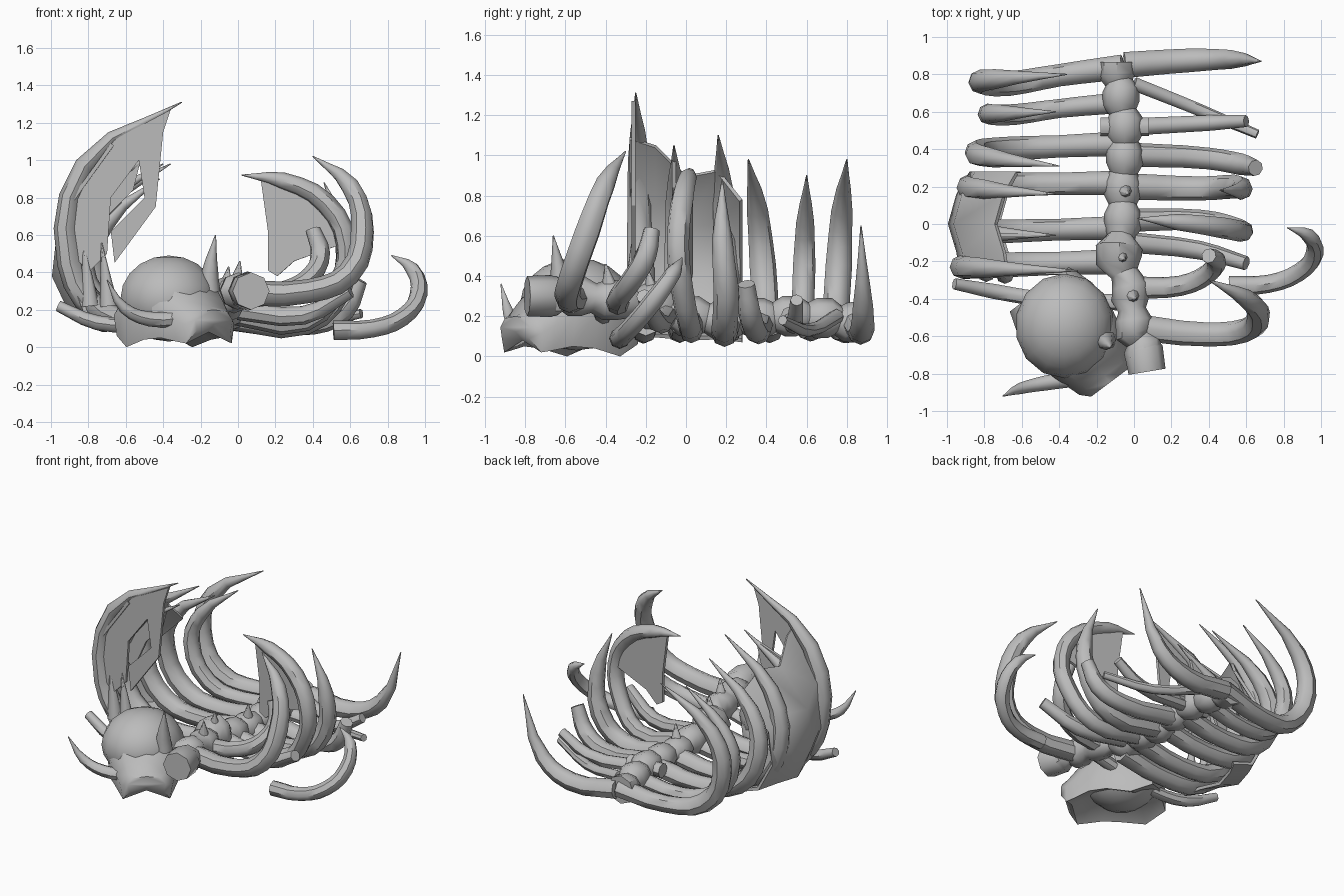
import bpy, bmesh, math
from mathutils import Vector

cube = bpy.data.objects.get("Cube")
if cube:
    bpy.data.objects.remove(cube, do_unlink=True)

bone = bpy.data.materials.new("grey_bone")
bone.use_nodes = True
colour = (0.5, 0.5, 0.5, 1)
bone.diffuse_color = colour
bone.node_tree.nodes["Principled BSDF"].inputs["Base Color"].default_value = colour


def activate(ob):
    bpy.ops.object.select_all(action='DESELECT')
    ob.select_set(True)
    bpy.context.view_layer.objects.active = ob


def finish(ob, angle=45):
    activate(ob)
    bpy.ops.object.shade_smooth_by_angle(angle=math.radians(angle))
    return ob


def from_bmesh(name, bm, angle=45):
    bmesh.ops.recalc_face_normals(bm, faces=bm.faces)
    me = bpy.data.meshes.new(name)
    bm.to_mesh(me)
    bm.free()
    me.materials.append(bone)
    ob = bpy.data.objects.new(name, me)
    bpy.context.collection.objects.link(ob)
    return finish(ob, angle)


def tube(name, pts, radii, smooth=True):
    """Round bone swept along a path, with a radius at each point."""
    cu = bpy.data.curves.new(name, 'CURVE')
    cu.dimensions = '3D'
    cu.bevel_depth = 1
    cu.bevel_resolution = 2
    cu.resolution_u = 3
    cu.use_fill_caps = True
    sp = cu.splines.new('BEZIER' if smooth else 'POLY')
    points = sp.bezier_points if smooth else sp.points
    points.add(len(pts) - 1)
    for p, co, r in zip(points, pts, radii):
        p.co = co if smooth else (*co, 1)
        p.radius = r
        if smooth:
            p.handle_left_type = p.handle_right_type = 'AUTO'
    cu.materials.append(bone)
    ob = bpy.data.objects.new(name, cu)
    bpy.context.collection.objects.link(ob)
    activate(ob)
    bpy.ops.object.convert(target='MESH')
    return finish(bpy.context.object)


def rib(name, pts, r=0.056, pointed=True):
    radii = [r * 1.1] + [r] * (len(pts) - 2) + [r * 0.75]
    if pointed:
        radii[-2:] = [r * 0.8, 0.003]
    return tube(name, pts, radii)


# Spine: knobbly chain of vertebrae
path, radii = [], []
centres = [(-.09, .83, .17), (-.07, .68, .19), (-.05, .52, .2), (-.05, .36, .19),
           (-.06, .19, .18), (-.06, .02, .2), (-.08, -.16, .25), (-.02, -.37, .28),
           (0, -.55, .3), (.05, -.68, .3)]
for i, c in enumerate(centres):
    c = Vector(c)
    size = .125 if i == 6 else .1
    if i:
        path.append((c + Vector(centres[i - 1])) / 2)
        radii.append(0.075)
    for s in (.035, -.035):
        path.append(c + Vector((0, s, 0)))
        radii.append(size)
tube("spine", path, radii, smooth=False)
tube("neck_vertebra", [(.04, -.63, .3), (.05, -.67, .3), (.07, -.79, .3)], [.08, .105, .1], smooth=False)

# Spinous processes and the wide side process
for i in (4, 6, 7):
    c = Vector(centres[i])
    tube("spinous_process", [c, c + Vector((.03, -.03, .18))], [.06, .004], False)
c = Vector(centres[2])
tube("side_process", [c - Vector((.13, 0, 0)), c + Vector((.13, 0, 0))], [.05, .05], False)

# Tall ribs on the -x side: root y, bend y, tip y, outer x, tip x, tip height, thickness
for y0, yb, y1, xo, xt, zt, r in [
        (.84, .75, .8, -.82, -.36, .98, .066), (.65, .585, .6, -.78, -.42, .9, .056),
        (.43, .4, .31, -.84, -.4, .98, .066), (.22, .21, .16, -.88, -.42, 1.1, .066),
        (-.02, -.04, -.06, -.88, -.42, 1.05, .064), (-.2, -.22, -.25, -.9, -.3, 1.31, .068)]:
    pts = [(-.06, y0, .17), (-.4, y0 + (yb - y0) * .5, .125), (.82 * xo, yb, .19),
           (xo, yb * .8 + y1 * .2, .45), (xo + .08, (yb + y1) / 2, .74 * zt), (xt, y1, zt)]
    tube("tall_rib", pts, [r, r * .9, r, r, r * .8, .003])
rib("short_broken_rib", [(-.02, -.42, .24), (-.5, -.4, .13), (-.75, -.36, .13), (-.96, -.32, .22)],
    .04, False)

# Ribs on the +x side
rib("rear_rib", [(-.05, .85, .16), (.3, .875, .13), (.52, .88, .25), (.68, .87, .65)], .063)
rib("curved_rib", [(-.02, .2, .16), (.36, .19, .13), (.54, .2, .3), (.57, .18, .58), (.46, .18, .88)],
    .064)
rib("plate_rib", [(-.02, .02, .18), (.36, .02, .14), (.54, -.02, .34), (.58, -.04, .55),
                  (.47, -.02, .77), (.24, .01, .89), (.02, .03, .92)], .056)
rib("front_rib", [(0, -.55, .29), (.38, -.59, .3), (.59, -.57, .39), (.665, -.49, .62),
                  (.6, -.4, .86), (.4, -.3, 1.02)], .064)
rib("neck_rib", [(0, -.34, .26), (.25, -.33, .3), (.39, -.27, .38), (.44, -.2, .5), (.4, -.17, .63)],
    .054, False)
rib("loose_rib", [(.51, -.33, .09), (.72, -.32, .1), (.88, -.26, .16), (.965, -.16, .28),
                  (.93, -.06, .42), (.82, -.02, .49)], .048)
rib("broken_rib", [(0, .75, .2), (.35, .61, .13), (.66, .48, .18)], .033, False)
rib("broken_rib", [(0, .52, .18), (.4, .54, .17), (.6, .55, .28)], .042, False)
rib("broken_rib", [(0, .37, .16), (.4, .35, .125), (.57, .32, .2), (.65, .3, .36)], .058, False)
rib("broken_rib", [(0, -.1, .2), (.35, -.14, .17), (.6, -.21, .3)], .05, False)


# Torn hide hanging inside the ribs
def hide_sheet(name, outline, y_of_x):
    bm = bmesh.new()
    face = bm.faces.new([bm.verts.new((x, y_of_x(x), z)) for x, z in outline])
    bm.normal_update()
    bmesh.ops.triangulate(bm, faces=[face])
    bmesh.ops.solidify(bm, geom=bm.faces[:], thickness=.02)
    return from_bmesh(name, bm, 30)


hide_sheet("left_hide", [(.12, .91), (.16, .62), (.16, .41), (.21, .38), (.3, .46), (.58, .56),
                         (.57, .65), (.45, .79), (.28, .9)], lambda x: .03 - .1 * x)
hide_sheet("right_hide", [(-.93, .55), (-.9, .8), (-.7, 1.09), (-.36, 1.27), (-.4, 1.15), (-.44, .75),
                          (-.66, .45), (-.68, .62), (-.5, .8), (-.53, 1), (-.68, .8), (-.7, .5),
                          (-.8, .4)], lambda x: -.25)
hide_sheet("inner_hide", [(-.88, .6), (-.75, .92), (-.52, 1.0), (-.56, .84), (-.68, .72), (-.78, .5)],
           lambda x: -.05)

# Curved side shell lofted over the tall ribs
profile = [(-.68, .09), (-.84, .16), (-.95, .42), (-.92, .72), (-.7, 1.0)]
stations = [(-.28, .02, 1.09), (-.15, 0, 1.05), (0, -.045, .9), (.16, 0, .93), (.28, .07, .78)]
bm = bmesh.new()
rows = [[bm.verts.new((x + dx, y, z * h)) for x, z in profile] for y, dx, h in stations]
for a, b in zip(rows, rows[1:]):
    for i in range(len(profile) - 1):
        bm.faces.new((a[i], a[i + 1], b[i + 1], b[i]))
bmesh.ops.recalc_face_normals(bm, faces=bm.faces)
bmesh.ops.solidify(bm, geom=bm.faces[:], thickness=.02)
from_bmesh("side_shell", bm, 40)
for x, y, z in [(-.83, -.26, .58), (-.73, -.27, .56)]:
    tube("torn_spike", [(x + .04, y, .22), (x, y, z)], [.05, .003], False)

# Skull: rounded cranium
bm = bmesh.new()
bmesh.ops.create_uvsphere(bm, u_segments=14, v_segments=10, radius=1)
for v in bm.verts:
    v.co = Vector((-.37 + .265 * v.co.x, -.545 + .28 * v.co.y, .26 + .23 * v.co.z))
from_bmesh("cranium", bm, 50)

# Snout and upper jaw: rings lofted toward a broad, blunt nose
axis = Vector((.6, -.8, 0))
side = Vector((.8, .6, 0))
bm = bmesh.new()
rings = []
for d, w, low, high in [(-.24, .2, .06, .28), (-.1, .245, 0, .36), (.06, .25, .04, .41),
                        (.18, .225, .05, .37), (.28, .19, .03, .28), (.34, .17, .02, .22),
                        (.385, .125, .09, .2)]:
    c = Vector((-.36, -.54, 0)) + axis * d
    rings.append([bm.verts.new(c + side * w * sx + Vector((0, 0, low + (high - low) * t)))
                  for sx, t in [(-.9, 0), (-1, .5), (-.7, .9), (0, 1), (.7, .9), (1, .5), (.9, 0), (0, .3)]])
for a, b in zip(rings, rings[1:]):
    for i in range(8):
        j = (i + 1) % 8
        bm.faces.new((a[i], a[j], b[j], b[i]))
bm.faces.new(rings[0])
bm.faces.new(rings[-1])
from_bmesh("snout", bm, 60)

# Horns
tube("side_horn", [(-.27, -.82, .16), (-.47, -.85, .15), (-.61, -.88, .21), (-.7, -.92, .36)],
     [.045, .04, .03, .003])
tube("brow_horn", [(-.15, -.62, .3), (-.15, -.63, .4), (-.12, -.66, .6)], [.055, .045, .003])
